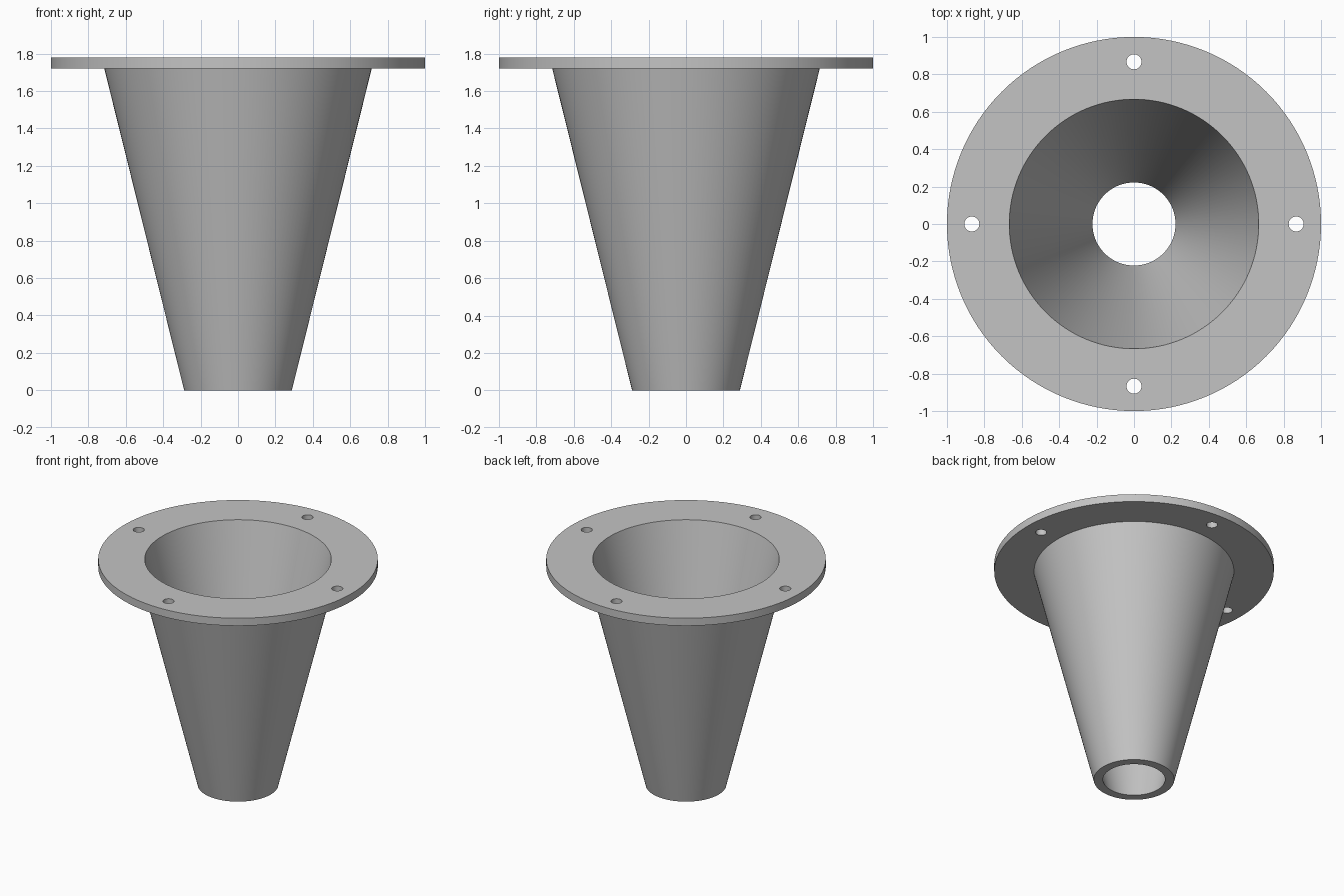
import bpy, bmesh, math

cube = bpy.data.objects.get("Cube")
if cube:
    bpy.data.objects.remove(cube, do_unlink=True)

# Single grey material
grey = bpy.data.materials.new("plain_grey")
grey.use_nodes = True
colour = (0.55, 0.55, 0.55, 1.0)
grey.diffuse_color = colour
grey.node_tree.nodes["Principled BSDF"].inputs["Base Color"].default_value = colour

HEIGHT, FLANGE_BASE = 1.78, 1.72
HOLE_RADIUS, HOLE_CIRCLE = 0.04, 0.867


def lathe(name, profile, steps):
    """Revolve a closed (radius, z) profile around the z axis."""
    bm = bmesh.new()
    verts = [bm.verts.new((r, 0, z)) for r, z in profile]
    edges = [bm.edges.new((v, verts[i - 1])) for i, v in enumerate(verts)]
    bmesh.ops.spin(bm, geom=verts + edges, cent=(0, 0, 0), axis=(0, 0, 1),
                   angle=math.tau, steps=steps, use_merge=False)
    bmesh.ops.remove_doubles(bm, verts=bm.verts[:], dist=0.0001)
    bmesh.ops.recalc_face_normals(bm, faces=bm.faces[:])
    mesh = bpy.data.meshes.new(name)
    bm.to_mesh(mesh)
    bm.free()
    obj = bpy.data.objects.new(name, mesh)
    bpy.context.collection.objects.link(obj)
    mesh.materials.append(grey)
    return obj


# Hollow tapered funnel with a flat flange around its mouth
funnel = lathe("flanged_funnel", [
    (0.222, 0), (0.288, 0), (0.715, FLANGE_BASE),
    (1, FLANGE_BASE), (1, HEIGHT), (0.667, HEIGHT)], 128)

# Four bolt holes through the flange
for i in range(4):
    angle = i * math.pi / 2
    bpy.ops.mesh.primitive_cylinder_add(
        vertices=32, radius=HOLE_RADIUS, depth=0.3,
        location=(HOLE_CIRCLE * math.cos(angle), HOLE_CIRCLE * math.sin(angle),
                  (FLANGE_BASE + HEIGHT) / 2))
    cutter = bpy.context.object
    cutter.name = "bolt_hole_cutter"
    cutter.hide_render = True
    cutter.data.materials.append(grey)
    cut = funnel.modifiers.new("bolt_hole", 'BOOLEAN')
    cut.operation = 'DIFFERENCE'
    cut.solver = 'EXACT'
    cut.object = cutter
    bpy.ops.object.select_all(action='DESELECT')
    funnel.select_set(True)
    bpy.context.view_layer.objects.active = funnel
    bpy.ops.object.modifier_apply(modifier=cut.name)
    bpy.data.objects.remove(cutter, do_unlink=True)

# Smooth walls with crisp rims
bpy.ops.object.shade_smooth_by_angle(angle=math.radians(30))
